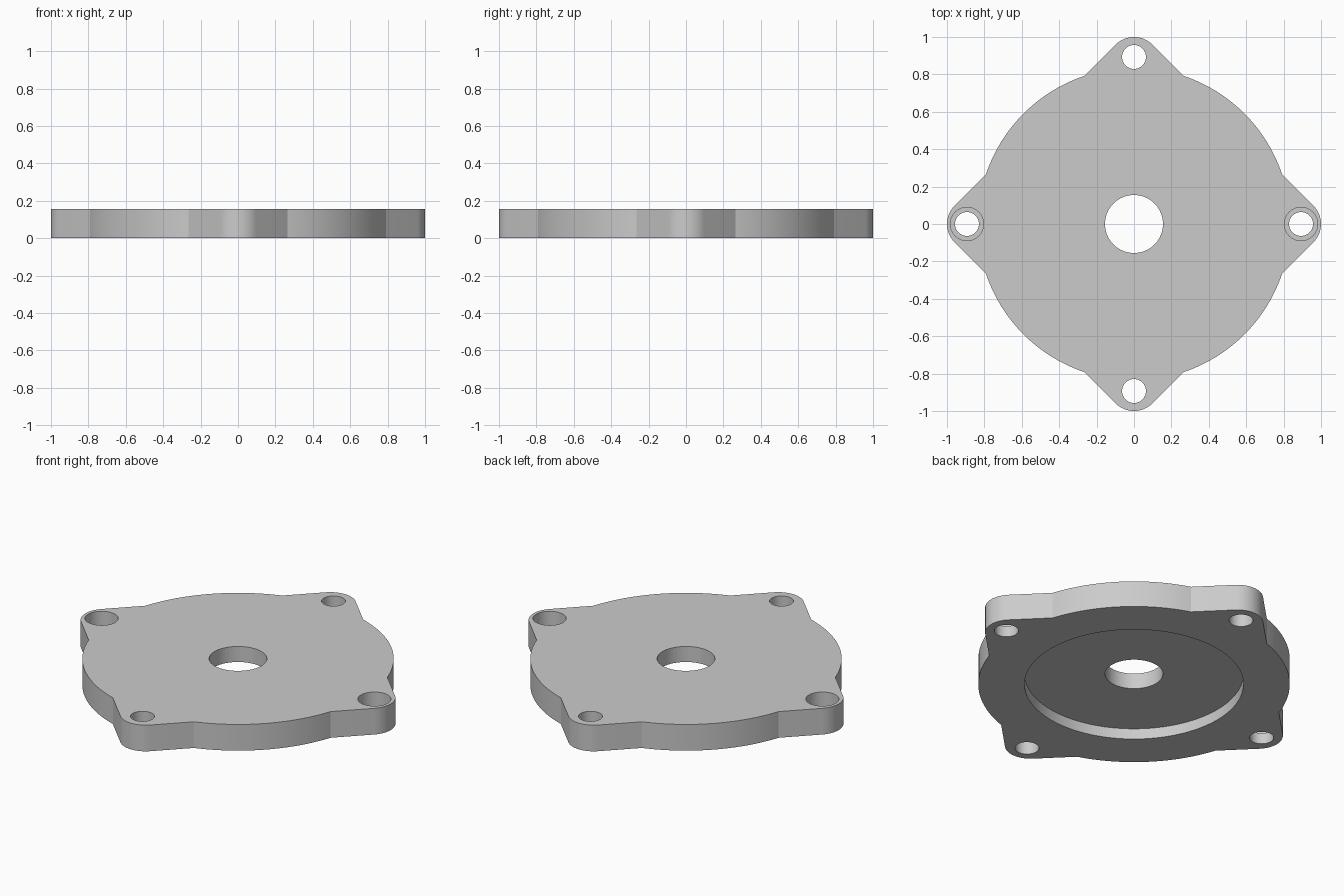
import bpy
import bmesh
from math import cos, sin, pi, radians, sqrt, atan2

HEIGHT = 0.155
BODY_R = 0.835          # round body
EAR_R = 0.138           # rounded ear tip
EAR_C = 1 - EAR_R
BOLT_C = 0.893          # bolt hole distance from the middle

cube = bpy.data.objects.get("Cube")
if cube:
    bpy.data.objects.remove(cube, do_unlink=True)

grey = bpy.data.materials.new("light grey metal")
grey.use_nodes = True
colour = (0.6, 0.6, 0.6, 1)
grey.diffuse_color = colour
grey.node_tree.nodes["Principled BSDF"].inputs["Base Color"].default_value = colour


def arc(cx, radius, start, end, steps):
    angles = [start + (end - start) * i / steps for i in range(steps + 1)]
    return [(cx + radius * cos(a), radius * sin(a)) for a in angles]


def outline():
    # One quarter: ear tip arc, 45 degree flank, body arc to the next ear
    reach = (EAR_C + EAR_R * sqrt(2)) / sqrt(2)
    along = sqrt(BODY_R ** 2 - reach ** 2)
    corner = pi / 4 - atan2(along, reach)
    quarter = arc(EAR_C, EAR_R, -pi / 4, pi / 4, 16)
    quarter += arc(0, BODY_R, corner, pi / 2 - corner, 24)
    points = []
    for k in range(4):
        c, s = round(cos(k * pi / 2)), round(sin(k * pi / 2))
        points += [(x * c - y * s, x * s + y * c) for x, y in quarter]
    return points


def prism(name, points, z0, z1):
    bm = bmesh.new()
    face = bm.faces.new([bm.verts.new((x, y, z0)) for x, y in points])
    top = bmesh.ops.extrude_face_region(bm, geom=[face])["geom"]
    verts = [v for v in top if isinstance(v, bmesh.types.BMVert)]
    bmesh.ops.translate(bm, vec=(0, 0, z1 - z0), verts=verts)
    bmesh.ops.recalc_face_normals(bm, faces=bm.faces)
    mesh = bpy.data.meshes.new(name)
    bm.to_mesh(mesh)
    bm.free()
    mesh.materials.append(grey)
    obj = bpy.data.objects.new(name, mesh)
    bpy.context.collection.objects.link(obj)
    return obj


def cut_round(target, x, y, radius, z0, z1, sides=64):
    # Subtract a cylinder, then discard the cutter
    ring = arc(0, radius, 0, 2 * pi, sides)[:-1]
    cutter = prism("cutter", [(x + a, y + b) for a, b in ring], z0, z1)
    cutter.hide_render = True
    mod = target.modifiers.new("cut", "BOOLEAN")
    mod.operation = "DIFFERENCE"
    mod.solver = "EXACT"
    mod.object = cutter
    bpy.ops.object.modifier_apply(modifier=mod.name)
    bpy.data.objects.remove(cutter, do_unlink=True)


# Flange plate with four ears
plate = prism("flange_plate", outline(), 0, HEIGHT)
bpy.ops.object.select_all(action="DESELECT")
plate.select_set(True)
bpy.context.view_layer.objects.active = plate

# Recess underneath and the central bore
cut_round(plate, 0, 0, 0.587, -0.1, 0.063, 128)
cut_round(plate, 0, 0, 0.155, -0.1, 0.3)

# Bolt holes, the side pair counterbored from above
for side in (-1, 1):
    cut_round(plate, 0, side * BOLT_C, 0.064, -0.1, 0.3, 48)
    cut_round(plate, side * BOLT_C, 0, 0.064, -0.1, 0.3, 48)
    cut_round(plate, side * BOLT_C, 0, 0.089, 0.065, 0.3, 48)

bpy.ops.object.shade_smooth_by_angle(angle=radians(20))
